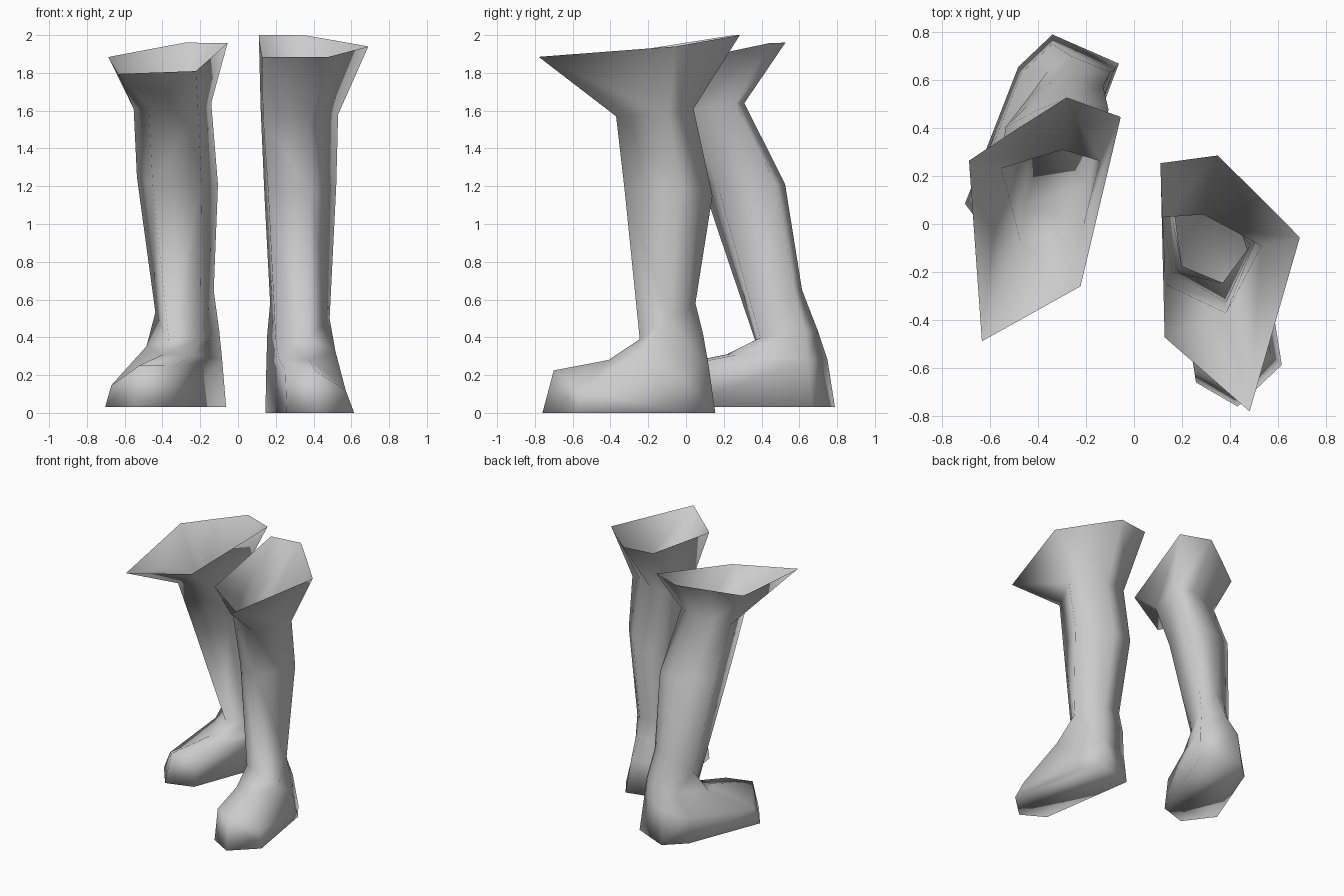
import bpy
import bmesh
from math import radians
from mathutils import Matrix, Vector

default_cube = bpy.data.objects.get("Cube")
if default_cube:
    bpy.data.objects.remove(default_cube, do_unlink=True)

# One plain material
grey = bpy.data.materials.new("light_grey")
grey.use_nodes = True
grey.diffuse_color = (0.6, 0.6, 0.6, 1)
shader = grey.node_tree.nodes["Principled BSDF"]
shader.inputs["Base Color"].default_value = grey.diffuse_color
shader.inputs["Roughness"].default_value = 0.8

# Six-cornered outlines in a unit square (inner edge to outer edge, front to back):
# inner back, outer back, outer heel, outer side, front, inner front
CUFF_OUTLINE = [(0, .97), (.41, 1), (.71, .84), (1, .68), (.64, 0), (.03, .29)]
SOLE_OUTLINE = [(0, .93), (.58, 1), (.8, .83), (1, .19), (.61, 0), (.24, .11)]

# Rings: inner x, outer x, back y, front y, z at back / side / front, sole share
RINGS = {
    "sole":   (.145, .615, .155, -.76, 0, 0, 0, 1),
    "toe":    (.15, .57, .12, -.70, .25, .12, .225, 1),
    "instep": (.155, .515, .09, -.41, .42, .33, .28, .7),
    "ankle":  (.17, .485, .05, -.245, .58, .5, .39, .3),
    "calf":   (.14, .52, .14, -.325, 1.15, 1.2, 1.18, .1),
    "knee":   (.12, .53, .04, -.37, 1.61, 1.58, 1.57, 0),
    "cuff":   (.11, .69, .285, -.78, 2, 1.94, 1.885, 0),
}

# Bent pose of the right leg:
# shift x at inner / outer edge, shift y at back / front, lift at back / front
RIGHT_POSE = {
    "sole":   (.06, .02, .55, .525, .03, .03),
    "toe":    (.05, 0, .55, .52, .03, .025),
    "instep": (.04, .07, .54, .54, .01, .03),
    "ankle":  (.03, .055, .5, .53, .07, -.01),
    "calf":   (.005, -.02, .325, .325, .06, .03),
    "knee":   (-.03, -.015, .21, .21, .03, .03),
    "cuff":   (0, 0, .175, .175, -.04, -.09),
}
RIGHT_TURN = Matrix.Rotation(radians(-12), 3, "Z")


def ring_points(name):
    """Corners of one ring of the left boot, with their place in the outline."""
    inner, outer, back, front, z_back, z_side, z_front, sole = RINGS[name]
    z_heel = (z_back + z_side) / 2
    heights = (z_back, z_back, z_heel, z_side, z_front, z_front)
    for cuff_uv, sole_uv, z in zip(CUFF_OUTLINE, SOLE_OUTLINE, heights):
        u, v = Vector(cuff_uv).lerp(Vector(sole_uv), sole)
        yield Vector((inner + u * (outer - inner), front + v * (back - front), z)), u, v


def pose_right(name, point, u, v):
    """Mirror a left corner, turn it outward and move it to the bent pose."""
    dx_inner, dx_outer, dy_back, dy_front, lift_back, lift_front = RIGHT_POSE[name]
    mirrored = Vector((-point.x, point.y, point.z))
    dx = dx_inner + u * (dx_outer - dx_inner)
    dy = dy_front + v * (dy_back - dy_front)
    lift = lift_front + v * (lift_back - lift_front)
    return RIGHT_TURN @ mirrored + Vector((dx, dy, lift))


def build_boot(object_name, right):
    bm = bmesh.new()
    loops = []
    for name in RINGS:
        points = [pose_right(name, p, u, v) if right else p for p, u, v in ring_points(name)]
        loops.append([bm.verts.new(p) for p in points])
    # Skin the rings and close the sole; the flared cuff stays open
    for low, high in zip(loops, loops[1:]):
        for i in range(len(low)):
            j = (i + 1) % len(low)
            bm.faces.new((low[i], low[j], high[j], high[i]))
    bm.faces.new(loops[0])
    bmesh.ops.recalc_face_normals(bm, faces=bm.faces[:])
    for face in bm.faces:
        face.smooth = True
    mesh = bpy.data.meshes.new(object_name)
    bm.to_mesh(mesh)
    bm.free()
    mesh.materials.append(grey)
    bpy.context.collection.objects.link(bpy.data.objects.new(object_name, mesh))


build_boot("left_boot", right=False)
build_boot("right_boot", right=True)
